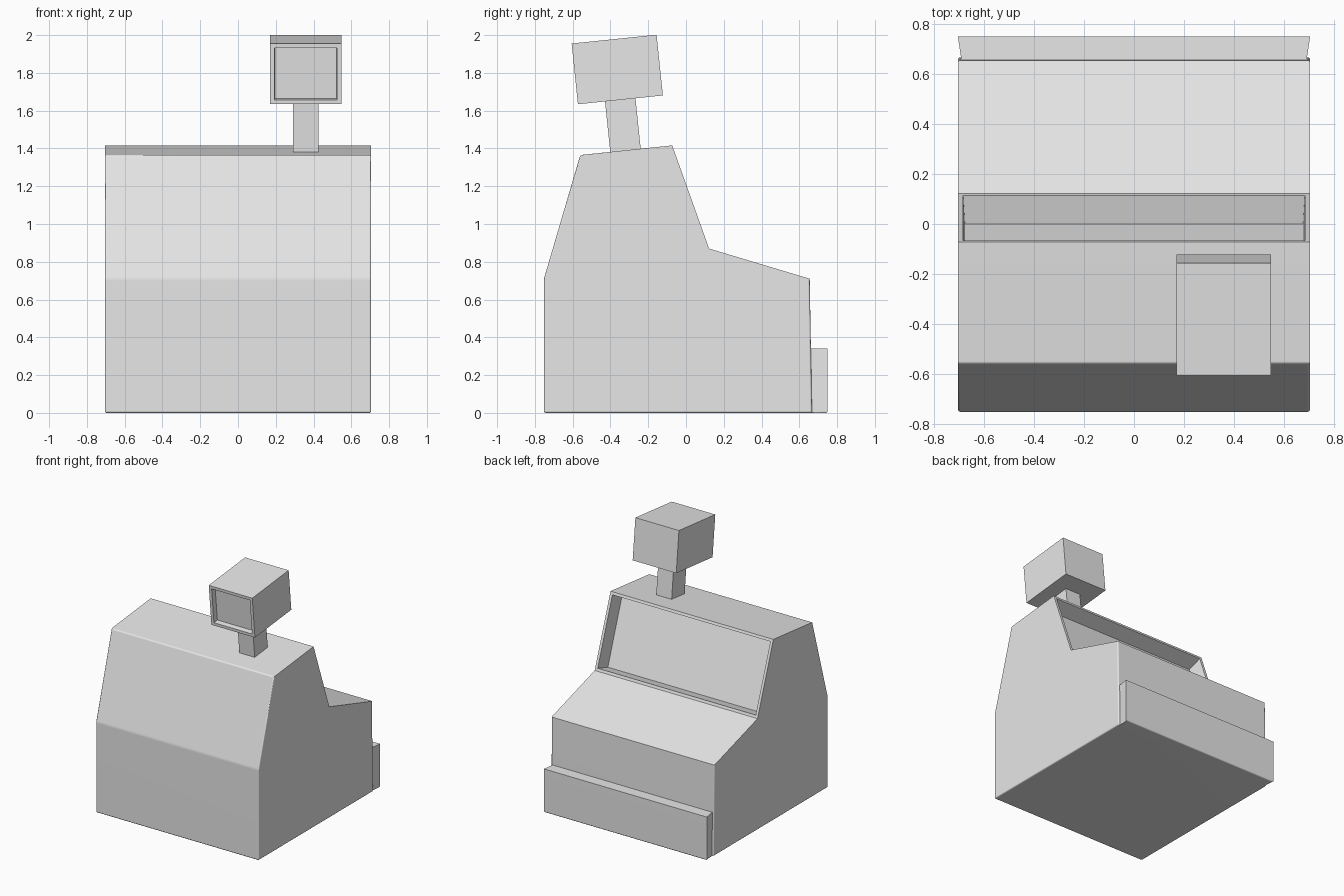
import bpy, bmesh, math
from mathutils import Vector, Matrix

old = bpy.data.objects.get("Cube")
if old:
    bpy.data.objects.remove(old, do_unlink=True)

grey = bpy.data.materials.new("plain_grey")
grey.use_nodes = True
grey.diffuse_color = (0.8, 0.8, 0.8, 1)
grey.node_tree.nodes["Principled BSDF"].inputs["Base Color"].default_value = (0.8, 0.8, 0.8, 1)


def prism(points, offset):
    """Closed polygon swept along an offset vector."""
    bm = bmesh.new()
    face = bm.faces.new([bm.verts.new(p) for p in points])
    swept = bmesh.ops.extrude_face_region(bm, geom=[face])["geom"]
    verts = [g for g in swept if isinstance(g, bmesh.types.BMVert)]
    bmesh.ops.translate(bm, verts=verts, vec=offset)
    bmesh.ops.recalc_face_normals(bm, faces=bm.faces)
    return bm


def box(size, matrix):
    bm = bmesh.new()
    bmesh.ops.create_cube(bm, size=1, matrix=matrix @ Matrix.Diagonal((*size, 1)))
    return bm


def recess(bm, direction, border, depth, taper):
    """Sink a framed panel into the face that points most along direction."""
    bm.normal_update()
    face = max(bm.faces, key=lambda f: f.normal.dot(Vector(direction)))
    bmesh.ops.inset_individual(bm, faces=[face], thickness=border, depth=0)
    bm.normal_update()
    bmesh.ops.inset_individual(bm, faces=[face], thickness=taper, depth=-depth)


def soften(bm, rule, width=0.01):
    edges = [e for e in bm.edges if rule(*[v.co for v in e.verts])]
    bmesh.ops.bevel(bm, geom=edges, offset=width, offset_type='OFFSET',
                    segments=3, profile=0.5, affect='EDGES')


def finish(bm, name, smooth=False):
    mesh = bpy.data.meshes.new(name)
    bm.to_mesh(mesh)
    bm.free()
    mesh.materials.append(grey)
    obj = bpy.data.objects.new(name, mesh)
    bpy.context.collection.objects.link(obj)
    if smooth:
        bpy.ops.object.select_all(action='DESELECT')
        obj.select_set(True)
        bpy.context.view_layer.objects.active = obj
        bpy.ops.object.shade_smooth_by_angle(angle=math.radians(35))
        mod = obj.modifiers.new("even_shading", 'WEIGHTED_NORMAL')
        mod.keep_sharp = True
    return obj


# Body: side profile swept across the width, with a sunken panel at the back
half = 0.705
profile = [(-0.752, 0), (-0.752, 0.71), (-0.56, 1.365), (-0.073, 1.416),
           (0.122, 0.87), (0.655, 0.71), (0.667, 0)]
body = prism([(-half, y, z) for y, z in profile], (2 * half, 0, 0))
recess(body, (0, 0.94, 0.34), 0.03, 0.12, 0.01)


def body_edges(a, b):
    front = a.y < -0.5 and b.y < -0.5
    bottom = a.z < 0.01 and b.z < 0.01
    back_corner = a.y > 0.6 and b.y > 0.6 and abs(a.z - b.z) > 0.1
    return front or bottom or back_corner


soften(body, body_edges)
finish(body, "body", True)

# Drawer: slightly flared towards its outer face
plan = [(-0.69, 0.64), (-0.692, 0.665), (-half, 0.75),
        (half, 0.75), (0.692, 0.665), (0.69, 0.64)]
drawer = prism([(x, y, 0) for x, y in plan], (0, 0, 0.34))
soften(drawer, lambda a, b: a.z < 0.01 and b.z < 0.01 and max(a.y, b.y) > 0.7)
finish(drawer, "drawer", True)

# Customer display on a post, both leaning with the top of the body
lean = Matrix.Rotation(math.radians(5.9), 4, 'X')
post = box((0.133, 0.162, 0.36), Matrix.Translation((0.359, -0.335, 1.53)) @ lean)
finish(post, "display_post")

display = box((0.377, 0.452, 0.323), Matrix.Translation((0.359, -0.364, 1.818)) @ lean)
recess(display, (0, -1, -0.1), 0.033, 0.04, 0.003)
finish(display, "display_head")
